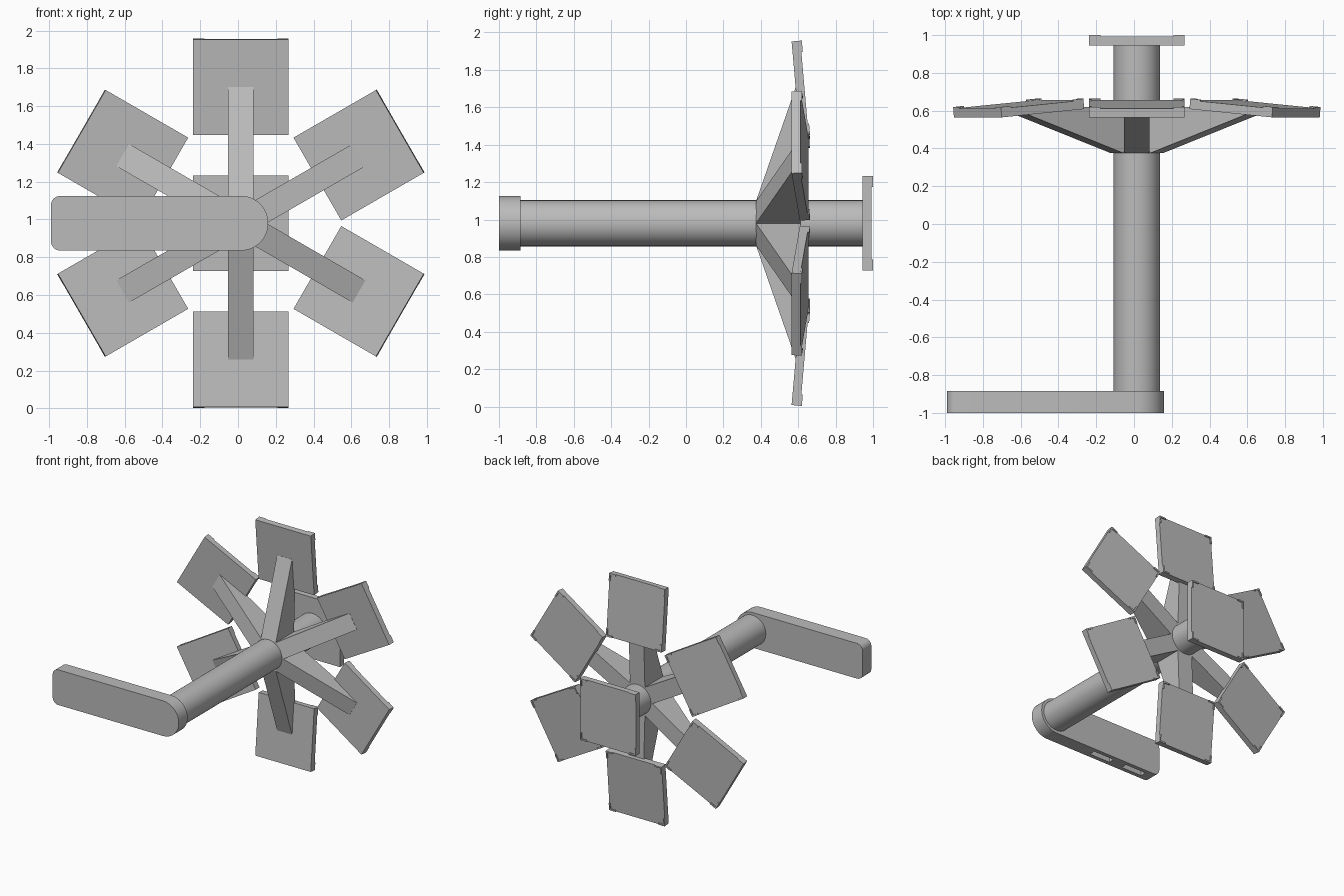
import bpy, bmesh, math
from mathutils import Matrix, Vector

if "Cube" in bpy.data.objects:
    bpy.data.objects.remove(bpy.data.objects["Cube"], do_unlink=True)

grey = bpy.data.materials.new("matte_grey")
COLOUR = (0.5, 0.5, 0.5, 1)
grey.diffuse_color = COLOUR
grey.use_nodes = True
grey.node_tree.nodes["Principled BSDF"].inputs["Base Color"].default_value = COLOUR

HUB = Vector((0.015, 0, 0.98))
SIDE, THICK = 0.506, 0.047


def make(name, bm, matrix=Matrix()):
    bmesh.ops.recalc_face_normals(bm, faces=bm.faces)
    mesh = bpy.data.meshes.new(name)
    bm.to_mesh(mesh)
    bm.free()
    mesh.materials.append(grey)
    ob = bpy.data.objects.new(name, mesh)
    ob.matrix_world = Matrix.Translation(HUB) @ matrix
    bpy.context.collection.objects.link(ob)
    return ob


def add_box(bm, size, centre):
    m = Matrix.Translation(centre) @ Matrix.Diagonal((*size, 1))
    bmesh.ops.create_cube(bm, size=1, matrix=m)


def prism(points, offset):
    bm = bmesh.new()
    face = bm.faces.new([bm.verts.new(p) for p in points])
    new = bmesh.ops.extrude_face_region(bm, geom=[face])["geom"]
    verts = [v for v in new if isinstance(v, bmesh.types.BMVert)]
    bmesh.ops.translate(bm, verts=verts, vec=offset)
    return bm


def smooth(ob):
    bpy.ops.object.select_all(action='DESELECT')
    ob.select_set(True)
    bpy.context.view_layer.objects.active = ob
    bpy.ops.object.shade_smooth_by_angle(angle=math.radians(30))


def arc(cx, cz, r, start, end, steps):
    angles = [math.radians(start + (end - start) * i / steps) for i in range(steps + 1)]
    return [(cx + r * math.cos(a), -1, cz + r * math.sin(a)) for a in angles]


def panel(name, matrix):
    # square tile with small raised angle brackets on its back corners
    bm = bmesh.new()
    add_box(bm, (SIDE, THICK, SIDE), (0, 0, 0))
    arm, wide, lip = 0.06, 0.012, 0.008
    y = (THICK + lip) / 2
    edge, mid = (SIDE - wide) / 2, (SIDE - arm) / 2
    for sx in (-1, 1):
        for sz in (-1, 1):
            add_box(bm, (arm, lip, wide), (sx * mid, y, sz * edge))
            add_box(bm, (wide, lip, arm - wide),
                    (sx * edge, y, sz * (mid - wide / 2)))
    return make(name, bm, matrix)


# Shaft
bm = bmesh.new()
bmesh.ops.create_cone(bm, cap_ends=True, segments=48, radius1=0.123, radius2=0.123,
                      depth=1.85, matrix=Matrix.Translation((0, 0.035, 0))
                      @ Matrix.Rotation(math.pi / 2, 4, 'X'))
smooth(make("shaft", bm))

# Handle: round at the shaft, softened corners at the free end
R, C = 0.145, 0.05
outline = (arc(0, 0, R, -90, 90, 24)
           + arc(-1.005 + C, R - C, C, 90, 180, 6)
           + arc(-1.005 + C, C - R, C, 180, 270, 6))
handle = make("handle", prism(outline, (0, 0.115, 0)))

# Two pockets in the underside of the handle
bm = bmesh.new()
for x in (-0.49, -0.80):
    add_box(bm, (0.19, 0.05, 0.12), (x, -0.942, -R + 0.04))
cutter = make("handle_slot_cutter", bm)
cutter.hide_render = True
cutter.hide_viewport = True
cutter.display_type = 'WIRE'
cut = handle.modifiers.new("slots", 'BOOLEAN')
cut.operation = 'DIFFERENCE'
cut.object = cutter
smooth(handle)

# Six tapered arms, each carrying a slightly tilted panel
W = 0.136
arm_profile = [(0.09, 0.375), (0.12, 0.375), (0.722, 0.585), (0.722, 0.6),
               (0.47, 0.625), (0.09, 0.61)]
for i in range(6):
    turn = Matrix.Rotation(math.radians(60 * i), 4, 'Y')
    make(f"arm_{i + 1}", prism([(-W / 2, y, r) for r, y in arm_profile], (W, 0, 0)), turn)
    panel(f"outer_panel_{i + 1}", turn @ Matrix.Translation((0, 0.61, 0.722))
          @ Matrix.Rotation(math.radians(5), 4, 'X'))

# Panel on the back end of the shaft
panel("centre_panel", Matrix.Translation((0, 0.992 - THICK / 2, 0)))
